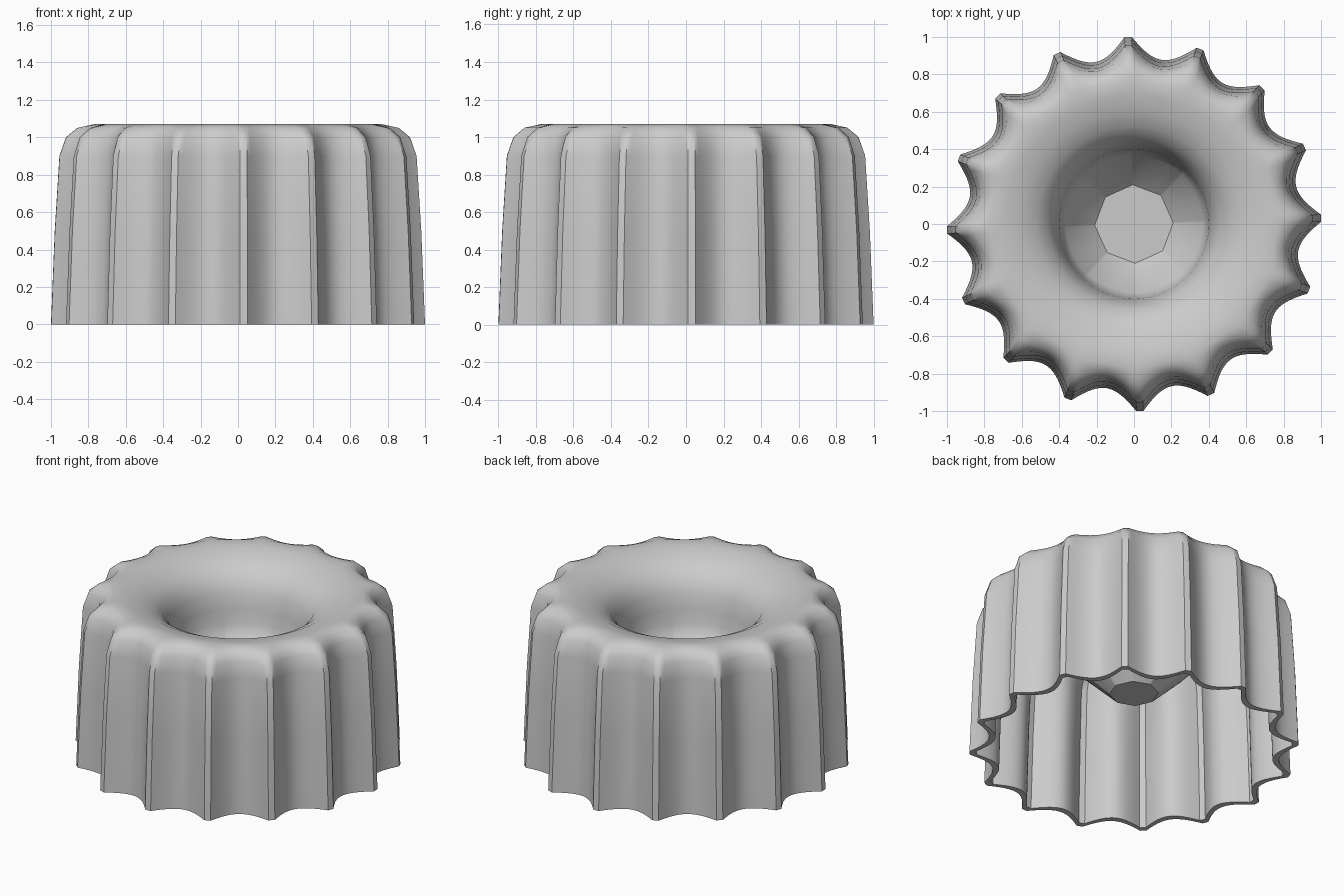
import bpy
import bmesh
from math import cos, pi, radians

cube = bpy.data.objects.get("Cube")
if cube:
    bpy.data.objects.remove(cube, do_unlink=True)

FLUTES = 16
STEPS = 20                      # segments per flute
COUNT = FLUTES * STEPS
BLUNT = 0.9                     # share of a flute that is hollowed
PHASE = radians(1.8)

grey = bpy.data.materials.new("plain_grey")
grey.use_nodes = True
colour = (0.6, 0.6, 0.6, 1)
grey.diffuse_color = colour
grey.node_tree.nodes["Principled BSDF"].inputs["Base Color"].default_value = colour

# Profile rows: ridge radius, height, flute depth, share of octagon shape
outside = [
    (0.21, 0.45, 0, 1), (0.37, 0.61, 0, 0.3), (0.39, 0.68, 0, 0),
    (0.40, 0.77, 0, 0), (0.42, 0.87, 0, 0), (0.46, 0.95, 0, 0),
    (0.52, 1.0, 0, 0), (0.60, 1.04, 0, 0), (0.69, 1.06, 0, 0),
    (0.77, 1.07, 0.01, 0), (0.86, 1.05, 0.055, 0), (0.92, 1.0, 0.08, 0),
    (0.955, 0.9, 0.1, 0), (0.98, 0.5, 0.105, 0), (1.0, 0, 0.11, 0),
]
inside = [
    (0.96, 0, 0.11, 0), (0.94, 0.5, 0.105, 0), (0.915, 0.9, 0.1, 0),
    (0.87, 0.98, 0.07, 0), (0.77, 1.03, 0.02, 0), (0.65, 1.01, 0, 0),
    (0.55, 0.97, 0, 0), (0.49, 0.92, 0, 0), (0.46, 0.86, 0, 0),
    (0.44, 0.76, 0, 0), (0.42, 0.66, 0, 0), (0.38, 0.61, 0, 0.5),
    (0.15, 0.385, 0, 1),
]


def ring(bm, radius, z, depth, octagon):
    """One fluted or eight-sided ring of vertices."""
    verts = []
    for i in range(COUNT):
        angle = 2 * pi * i / COUNT
        across = min(abs(2 * (i % STEPS) / STEPS - 1) / BLUNT, 1)
        r = radius - depth * (1 - across ** 2)
        flat = cos(pi / 8) / cos(angle % (pi / 4) - pi / 8)
        r *= 1 + octagon * (flat - 1)
        a = angle + PHASE
        verts.append(bm.verts.new((r * cos(a), r * cos(a - pi / 2), z)))
    return verts


# Hollow fluted shell with a central funnel, open underneath
bm = bmesh.new()
rings = [ring(bm, *row) for row in outside + inside]
for a, b in zip(rings, rings[1:]):
    for i in range(COUNT):
        j = (i + 1) % COUNT
        bm.faces.new((a[i], a[j], b[j], b[i]))

# Funnel floor, upper and lower face
bm.faces.new(rings[0])
bm.faces.new(rings[-1])
bmesh.ops.recalc_face_normals(bm, faces=bm.faces)

mesh = bpy.data.meshes.new("fluted_shell")
bm.to_mesh(mesh)
bm.free()
mesh.materials.append(grey)
shell = bpy.data.objects.new("fluted_shell", mesh)
bpy.context.collection.objects.link(shell)

bpy.ops.object.select_all(action='DESELECT')
shell.select_set(True)
bpy.context.view_layer.objects.active = shell
bpy.ops.object.shade_smooth_by_angle(angle=radians(35))
